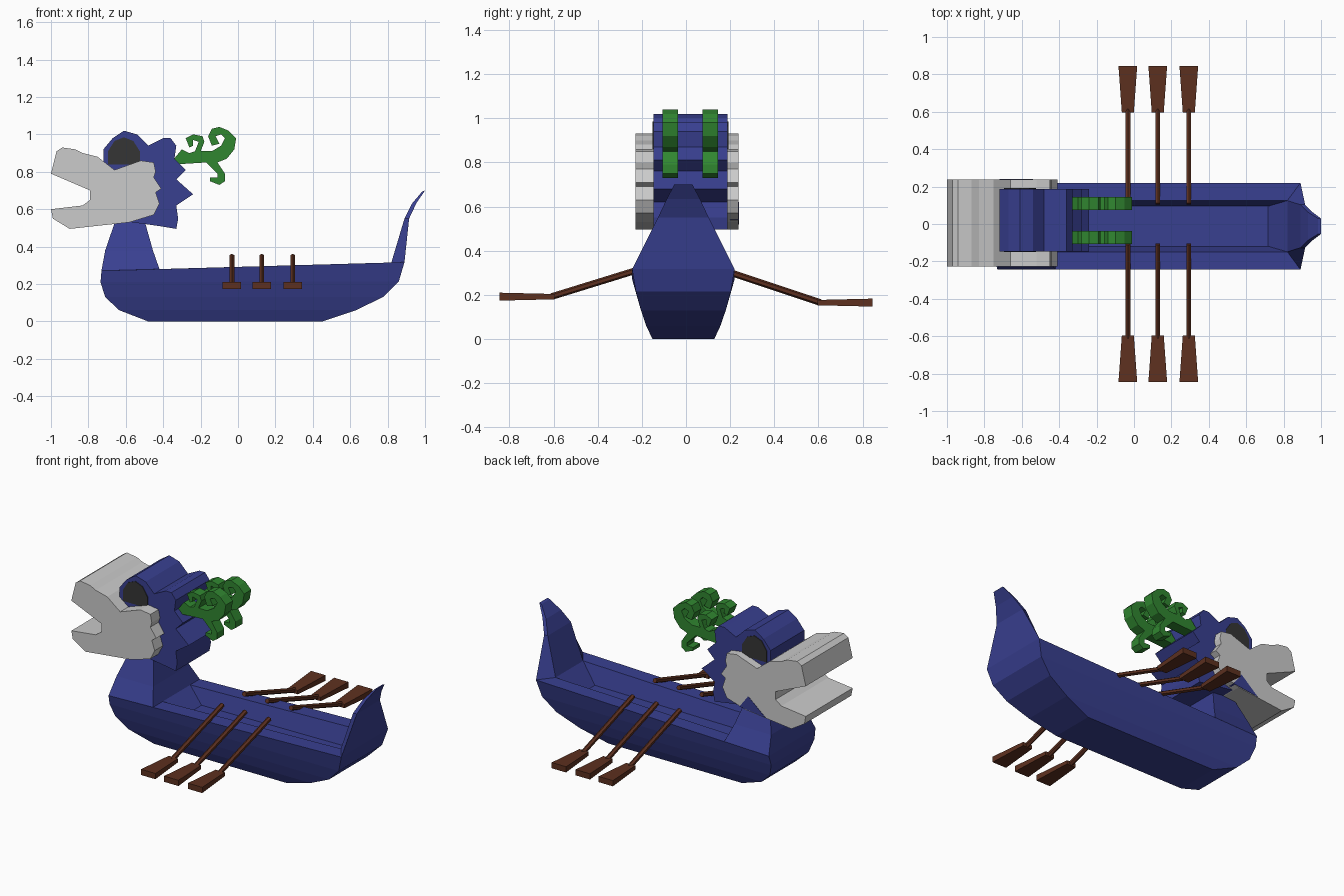
import bpy, bmesh
from mathutils import Vector

if "Cube" in bpy.data.objects:
    bpy.data.objects.remove(bpy.data.objects["Cube"])


def material(name, rgb):
    m = bpy.data.materials.new(name)
    m.diffuse_color = (*rgb, 1)
    m.use_nodes = True
    m.node_tree.nodes["Principled BSDF"].inputs["Base Color"].default_value = m.diffuse_color
    return m


BLUE = material("blue", (0.04, 0.05, 0.28))
GREEN = material("green", (0.03, 0.24, 0.03))
BROWN = material("brown", (0.11, 0.03, 0.014))
DARK = material("dark", (0.035, 0.035, 0.035))


def loft(name, rings, mat):
    """Join rings of equal vertex count and cap both ends."""
    bm = bmesh.new()
    loops = [[bm.verts.new(p) for p in r] for r in rings]
    for a, b in zip(loops, loops[1:]):
        for i in range(len(a)):
            j = (i + 1) % len(a)
            bm.faces.new((a[i], a[j], b[j], b[i]))
    bm.faces.new(loops[0])
    bm.faces.new(loops[-1])
    bmesh.ops.recalc_face_normals(bm, faces=bm.faces)
    me = bpy.data.meshes.new(name)
    bm.to_mesh(me)
    bm.free()
    ob = bpy.data.objects.new(name, me)
    bpy.context.collection.objects.link(ob)
    if mat:
        me.materials.append(mat)
    return ob


def prism(name, profile, y0, y1, mat):
    """Extrude an x/z profile (hundredths of a unit) between two y planes."""
    return loft(name, [[(x / 100, y, z / 100) for x, z in profile] for y in (y0, y1)], mat)


def ring(x0, z0, w0, x1, z1, w1):
    """Four-point hull section: bow end and stern end with half widths."""
    c = -0.012
    return [(x0, c - w0, z0), (x1, c - w1, z1), (x1, c + w1, z1), (x0, c + w0, z0)]


# hull with rim and recessed cockpit
loft("hull", [
    ring(-.48, 0, .14, .45, 0, .14),
    ring(-.635, .06, .168, .63, .06, .168),
    ring(-.71, .13, .192, .775, .13, .192),
    ring(-.735, .21, .215, .86, .215, .215),
    ring(-.73, .271, .232, .89, .317, .232),
    ring(-.42, .28, .137, .82, .315, .137),
    ring(-.32, .19, .107, .717, .2, .107)], BLUE)

# neck rising at the bow
loft("neck", [
    ring(-.73, .271, .232, -.42, .28, .232),
    ring(-.71, .38, .18, -.455, .38, .18),
    ring(-.655, .54, .115, -.5, .54, .115)], BLUE)

# curled tail rising at the stern
loft("tail", [
    ring(.82, .315, .137, .89, .317, .232),
    ring(.89, .55, .115, .915, .55, .115),
    ring(.93, .63, .075, .955, .635, .075),
    ring(.985, .695, .041, 1.0, .70, .041)], BLUE)

# head with eye bulge and spiky mane
head = [(-72, 84), (-72, 92), (-67, 98), (-61, 102), (-54, 100), (-48, 94),
        (-40, 98), (-36, 98), (-33, 94), (-34, 87), (-28, 81), (-33, 76),
        (-24, 68), (-33, 62), (-32, 55), (-33, 49.5), (-42, 51), (-60, 53.5),
        (-66, 55), (-66, 76)]
prism("head", head, -.147, .188, BLUE)

# open jaws
jaw = [(-100, 79), (-97, 91), (-94, 93), (-87, 92), (-83, 90), (-75, 88),
       (-66, 81), (-52, 86), (-45, 85), (-44, 80), (-45, 77), (-41, 71),
       (-44, 69), (-42, 63), (-45, 57), (-58, 53), (-90, 49.5), (-99, 55),
       (-100, 60), (-83, 62), (-79, 65), (-79, 70)]
prism("jaws", jaw, -.228, .238, None)
prism("cheek_patch", [(-72, 51.8), (-54, 54), (-60, 62)], .2, .24, BLUE)

# eyes on both sides
eye = [(-69.5, 84), (-69.5, 91), (-66, 96.5), (-61, 98.5), (-56, 96.5),
       (-52.5, 91), (-52.5, 84)]
for side, y in (("left", -.147), ("right", .188)):
    prism("eye_" + side, eye, y - .004, y + .004, DARK)

# pair of branching, curled horns
horn = [(-35, 86), (-30, 92), (-26, 90), (-23, 91), (-21, 96), (-24, 97),
        (-24, 94), (-26, 93), (-28, 98), (-24, 100), (-19, 99), (-18, 96),
        (-20, 91), (-14, 91), (-9, 94), (-7, 98), (-9, 100), (-12, 99),
        (-10, 95), (-14, 94), (-16, 99), (-14, 103), (-10, 104), (-5, 102),
        (-1, 98), (-2, 92), (-6, 87), (-11, 85), (-7, 79), (-7, 75),
        (-10, 73), (-15, 75), (-15, 77), (-11, 77), (-11, 79), (-17, 85),
        (-33, 84)]
for side, y in (("left", -.072), ("right", .11)):
    prism("horn_" + side, horn, y - .035, y + .035, GREEN)


# oars: six-sided shaft plus flared blade
def oar(name, x, s, z_in, z_out):
    a, b = Vector((x, s * .108, z_in)), Vector((x, s * .61, z_out))
    bpy.ops.mesh.primitive_cylinder_add(vertices=6, radius=.015, depth=(b - a).length,
                                        location=(a + b) / 2)
    shaft = bpy.context.object
    shaft.name = name + "_shaft"
    shaft.rotation_euler = (b - a).to_track_quat('Z', 'Y').to_euler()
    shaft.data.materials.append(BROWN)
    rings = []
    for y, w, h in ((.595, .032, .012), (.845, .05, .018)):
        rings.append([(x + u * w, s * y, z_out + v * h)
                      for u, v in ((-1, -1), (1, -1), (1, 1), (-1, 1))])
    loft(name + "_blade", rings, BROWN)


for i, x in enumerate((-.033, .127, .293)):
    oar(f"oar_left_{i}", x, -1, .347, .192)
    oar(f"oar_right_{i}", x, 1, .332, .165)
